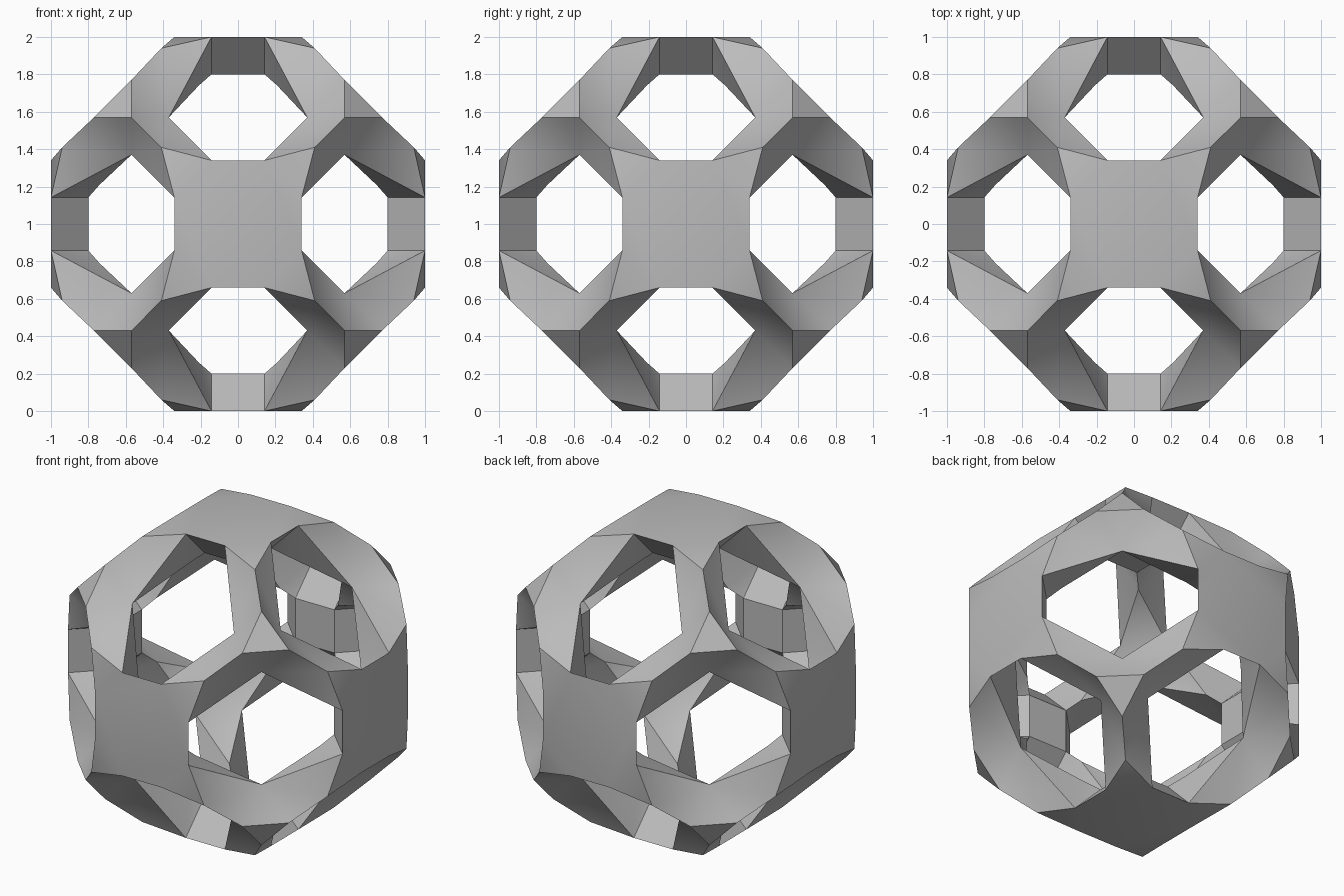
import bpy, bmesh, itertools, math
from mathutils import Vector

if "Cube" in bpy.data.objects:
    bpy.data.objects.remove(bpy.data.objects["Cube"])

# Key points in one sector; every other point follows by cubic symmetry
W = 0.142
rim = (W, 0.34, 1.0)             # outer plate edge
rim_swap = (0.34, W, 1.0)
corner = (0.41, 0.41, 0.94)      # outer plate corner
node = (0.57, 0.57, 0.77)        # outer triangle at each cube corner
node_swap = (0.57, 0.77, 0.57)
inner = (W, W, 0.8)              # inner plate corner
root = (0.21, 0.21, 0.74)        # inner end of a strut
tip = (0.37, 0.57, 0.57)         # inner triangle at each cube corner
tip_swap = (0.57, 0.37, 0.57)


def flip(p, sx, sy=1):
    return (p[0] * sx, p[1] * sy, p[2])


octagon = sorted((flip(p, sx, sy) for p in (rim, rim_swap)
                  for sx in (1, -1) for sy in (1, -1)),
                 key=lambda p: math.atan2(p[1], p[0]))

base_faces = [
    # outer plate and its bent corner
    octagon,
    [rim, rim_swap, corner],
    # outer corner triangle
    [node, node_swap, (0.77, 0.57, 0.57)],
    # hole walls
    [rim, flip(rim, -1), flip(inner, -1), inner],
    [rim, inner, root],
    [rim, root, tip],
    [rim, tip, corner],
    [corner, tip, node],
    [node, tip, node_swap],
    # inner plate, strut and corner triangle
    [inner, flip(inner, -1), flip(inner, -1, -1), flip(inner, 1, -1)],
    [root, tip, tip_swap],
    [tip, tip_swap, (0.57, 0.57, 0.37)],
]

# Repeat the sector under all 48 axis swaps and mirrors
bm = bmesh.new()
verts, done = {}, set()
for order in itertools.permutations(range(3)):
    for signs in itertools.product((1, -1), repeat=3):
        for face in base_faces:
            pts = [tuple(round(p[order[i]] * signs[i], 4) for i in range(3)) for p in face]
            key = frozenset(pts)
            if key in done:
                continue
            done.add(key)
            for p in pts:
                if p not in verts:
                    verts[p] = bm.verts.new(Vector(p) + Vector((0, 0, 1)))
            bm.faces.new([verts[p] for p in pts])
bmesh.ops.recalc_face_normals(bm, faces=bm.faces)

mesh = bpy.data.meshes.new("pierced_frame")
bm.to_mesh(mesh)
bm.free()
frame = bpy.data.objects.new("pierced_frame", mesh)
bpy.context.collection.objects.link(frame)

# Single grey finish
grey = bpy.data.materials.new("grey")
grey.diffuse_color = (0.5, 0.5, 0.5, 1)
grey.use_nodes = True
grey.node_tree.nodes["Principled BSDF"].inputs["Base Color"].default_value = grey.diffuse_color
mesh.materials.append(grey)

bpy.context.view_layer.objects.active = frame
frame.select_set(True)
bpy.ops.object.shade_smooth_by_angle(angle=math.radians(30))
